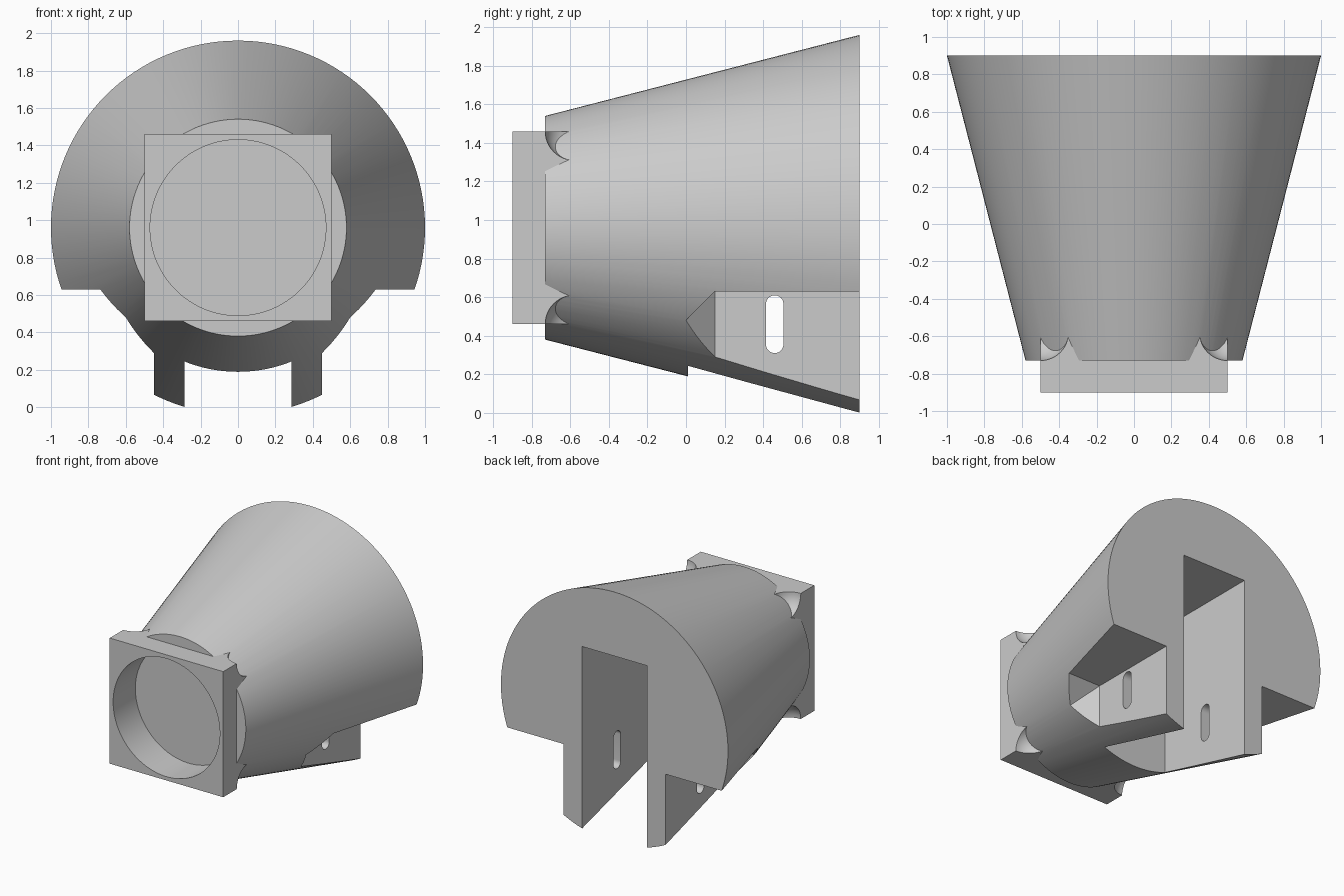
import bpy, bmesh, math
from mathutils import Matrix, Vector

cube = bpy.data.objects.get("Cube")
if cube:
    bpy.data.objects.remove(cube, do_unlink=True)

AXIS_Z = 0.96
ALONG_Y = Matrix.Rotation(-math.pi / 2, 4, 'X')   # local z becomes +y
ALONG_X = Matrix.Rotation(math.pi / 2, 4, 'Y')

grey = bpy.data.materials.new("plain grey")
grey.use_nodes = True
colour = (0.6, 0.6, 0.6, 1)
grey.diffuse_color = colour
grey.node_tree.nodes["Principled BSDF"].inputs["Base Color"].default_value = colour


def finish(name, bm):
    bmesh.ops.recalc_face_normals(bm, faces=bm.faces)
    mesh = bpy.data.meshes.new(name)
    bm.to_mesh(mesh)
    bm.free()
    mesh.materials.append(grey)
    obj = bpy.data.objects.new(name, mesh)
    bpy.context.collection.objects.link(obj)
    return obj


def hull(name, points):
    bm = bmesh.new()
    for p in points:
        bm.verts.new(p)
    bmesh.ops.convex_hull(bm, input=bm.verts)
    bmesh.ops.dissolve_limit(bm, angle_limit=0.01, verts=bm.verts, edges=bm.edges)
    return finish(name, bm)


def box(name, xs, ys, zs):
    return hull(name, [(x, y, z) for x in xs for y in ys for z in zs])


def cone(name, r1, r2, start, end, sides=128):
    bm = bmesh.new()
    place = Matrix.Translation((0, (start + end) / 2, AXIS_Z)) @ ALONG_Y
    bmesh.ops.create_cone(bm, cap_ends=True, segments=sides, radius1=r1,
                          radius2=r2, depth=end - start, matrix=place)
    return finish(name, bm)


def ball(name, centre, radius):
    bm = bmesh.new()
    bmesh.ops.create_uvsphere(bm, u_segments=48, v_segments=24, radius=radius,
                              matrix=Matrix.Translation(centre))
    return finish(name, bm)


def combine(target, tool, operation):
    mod = target.modifiers.new(operation.lower(), 'BOOLEAN')
    mod.operation = operation
    mod.solver = 'EXACT'
    mod.object = tool
    bpy.context.view_layer.objects.active = target
    bpy.ops.object.modifier_apply(modifier=mod.name)
    bpy.data.objects.remove(tool, do_unlink=True)


# Square front flange with a scooped pocket behind each corner
flange = box("flange", (-0.5, 0.5), (-0.9, -0.605), (AXIS_Z - 0.5, AXIS_Z + 0.5))
for sx in (-1, 1):
    for sz in (-1, 1):
        combine(flange, ball("corner_scoop", (0.5 * sx, -0.58, AXIS_Z + 0.5 * sz), 0.15),
                'DIFFERENCE')

# Tapered body joined to the flange
body = cone("tapered_duct", 0.58, 1.0, -0.73, 0.9)
combine(body, flange, 'UNION')

# Round front bore and tall rear slot
combine(body, cone("bore", 0.47, 0.47, -1.0, -0.62), 'DIFFERENCE')
combine(body, box("rear_slot", (-0.285, 0.285), (0.01, 1.1), (-0.2, 1.45)), 'DIFFERENCE')

# Side reliefs that leave two legs, with chamfered front ends
for s in (-1, 1):
    points = []
    for y, inset in ((1.1, 0), (0.15, 0), (-0.25, 0.4)):
        points += [(s * x, y, z) for x in (0.45 + inset, 1.3) for z in (-0.2, 0.63 - inset)]
    combine(body, hull("side_relief", points), 'DIFFERENCE')

# Rounded adjustment hole through both legs
outline = []
for i in range(34):
    turn = math.pi * (i % 17) / 16 + (math.pi if i > 16 else 0)
    middle = 0.355 if i > 16 else 0.565
    outline.append((0.46 + 0.045 * math.cos(turn), middle + 0.045 * math.sin(turn)))
combine(body, hull("leg_hole", [(x, y, z) for x in (-0.6, 0.6) for y, z in outline]),
        'DIFFERENCE')

# Smooth the round surfaces, keep the cut edges crisp
bpy.ops.object.select_all(action='DESELECT')
body.select_set(True)
bpy.context.view_layer.objects.active = body
bpy.ops.object.shade_smooth_by_angle(angle=math.radians(25))
